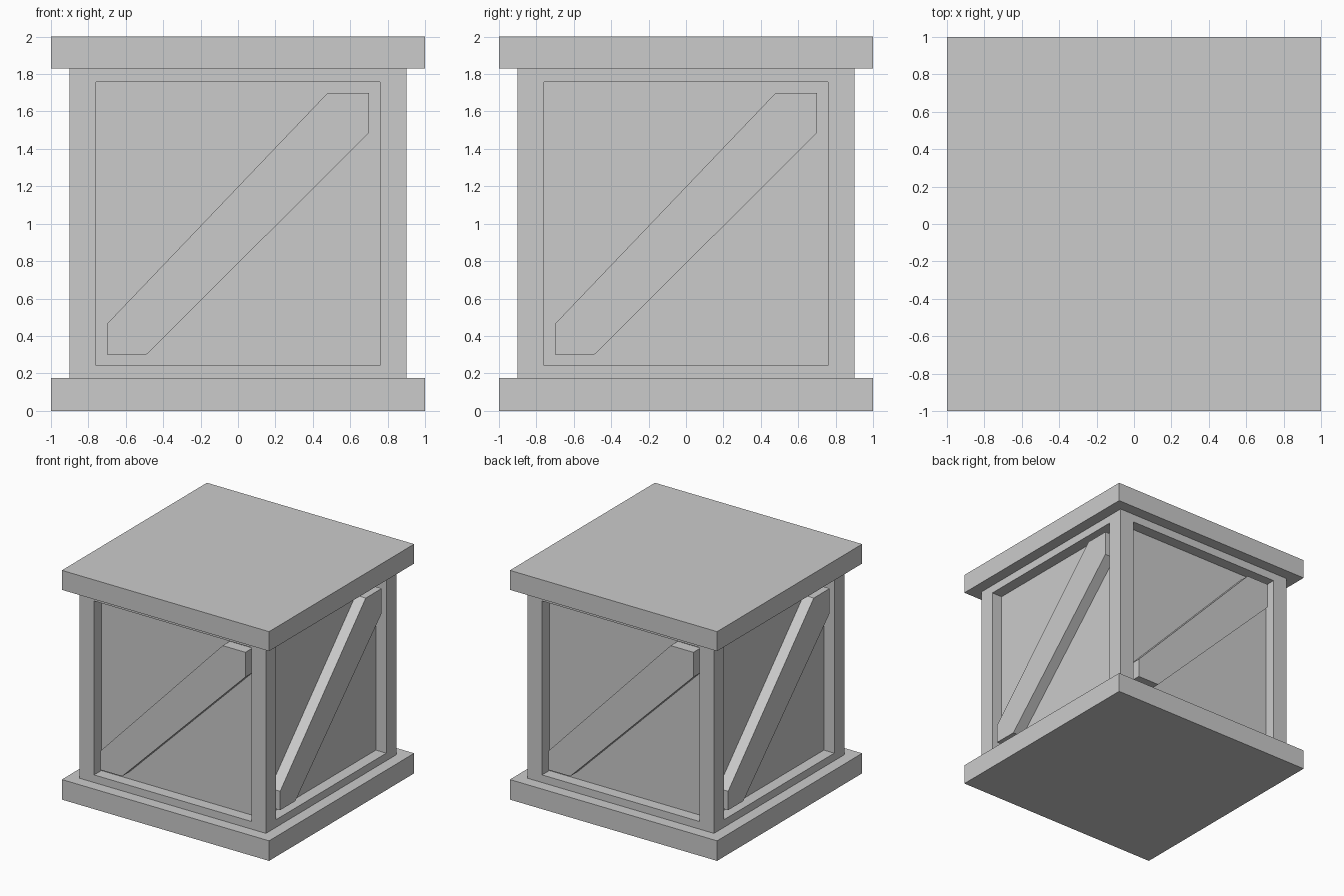
import bpy, bmesh
from math import pi
from mathutils import Matrix, Vector

cube = bpy.data.objects.get("Cube")
if cube:
    bpy.data.objects.remove(cube, do_unlink=True)

grey = bpy.data.materials.new("plain_grey")
grey.use_nodes = True
colour = (0.6, 0.6, 0.6, 1)
grey.diffuse_color = colour
grey.node_tree.nodes["Principled BSDF"].inputs["Base Color"].default_value = colour


def finish(name, bm):
    bmesh.ops.recalc_face_normals(bm, faces=bm.faces)
    mesh = bpy.data.meshes.new(name)
    bm.to_mesh(mesh)
    bm.free()
    mesh.materials.append(grey)
    obj = bpy.data.objects.new(name, mesh)
    bpy.context.collection.objects.link(obj)


def box(width, low, high):
    bm = bmesh.new()
    bmesh.ops.create_cube(bm, size=1)
    bmesh.ops.scale(bm, vec=(width, width, high - low), verts=bm.verts)
    bmesh.ops.translate(bm, vec=(0, 0, (low + high) / 2), verts=bm.verts)
    return bm


# Base and lid slabs
finish("base_slab", box(2, 0, 0.175))
finish("lid_slab", box(2, 1.83, 2))

# Crate body: a flat border on each side, then a straight-walled recess
body = box(1.8, 0.1, 1.9)
body.normal_update()
sides = [f for f in body.faces if abs(f.normal.z) < 0.5]
bmesh.ops.inset_individual(body, faces=sides, thickness=0.2, depth=0)
for face in sides:
    inward = face.normal * -0.1
    panel = bmesh.ops.extrude_discrete_faces(body, faces=[face])["faces"][0]
    bmesh.ops.translate(body, vec=inward, verts=panel.verts)
finish("crate_body", body)

# Diagonal brace across each panel, turned around the four sides
outline = [(-0.7, 0.3), (-0.49, 0.3), (0.7, 1.485),
           (0.7, 1.7), (0.48, 1.7), (-0.7, 0.465)]
for i, side in enumerate(("front", "left", "back", "right")):
    bm = bmesh.new()
    face = bm.faces.new([bm.verts.new((x, -0.897, z)) for x, z in outline])
    ext = bmesh.ops.extrude_face_region(bm, geom=[face])
    back = [v for v in ext["geom"] if isinstance(v, bmesh.types.BMVert)]
    bmesh.ops.translate(bm, vec=Vector((0, 0.097, 0)), verts=back)
    bmesh.ops.rotate(bm, cent=(0, 0, 0), verts=bm.verts,
                     matrix=Matrix.Rotation(i * pi / 2, 3, "Z"))
    finish(side + "_brace", bm)
